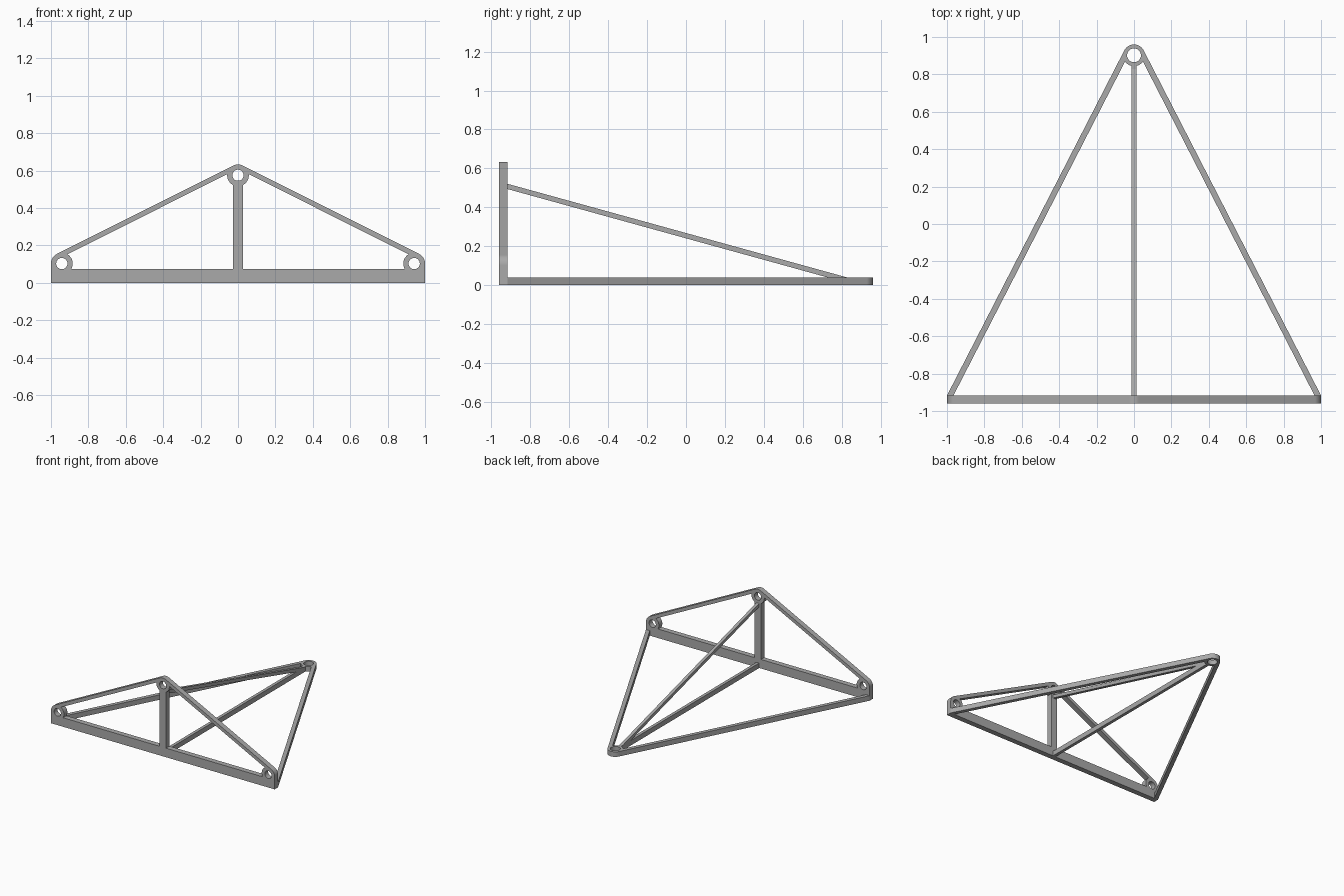
import bpy, bmesh, math
from mathutils import Vector

cube = bpy.data.objects.get("Cube")
if cube:
    bpy.data.objects.remove(cube, do_unlink=True)

grey = bpy.data.materials.new("plain grey")
grey.use_nodes = True
COLOUR = (0.4, 0.4, 0.4, 1)
grey.diffuse_color = COLOUR
grey.node_tree.nodes["Principled BSDF"].inputs["Base Color"].default_value = COLOUR

FRONT, BACK = -0.96, -0.917      # depth range of the upright frame
FLOOR = 0.04                     # height of the floor frame


# Ways to place a flat outline (u, v) with thickness w
def upright(u, v, w): return (u, w, v)
def flat(u, v, w): return (u, v, w)
def side(u, v, w): return (w, u, v)


def finish(name, bm):
    bmesh.ops.recalc_face_normals(bm, faces=bm.faces)
    mesh = bpy.data.meshes.new(name)
    bm.to_mesh(mesh)
    bm.free()
    mesh.materials.append(grey)
    obj = bpy.data.objects.new(name, mesh)
    bpy.context.collection.objects.link(obj)
    return obj


def prism(name, outline, place, low, high):
    bm = bmesh.new()
    a, b = [[bm.verts.new(place(u, v, w)) for u, v in outline] for w in (low, high)]
    bm.faces.new(a)
    bm.faces.new(b)
    for i in range(len(a)):
        j = (i + 1) % len(a)
        bm.faces.new((a[i], a[j], b[j], b[i]))
    return finish(name, bm)


def box(name, u0, u1, v0, v1, place, low, high):
    return prism(name, [(u0, v0), (u1, v0), (u1, v1), (u0, v1)], place, low, high)


def ring(name, centre, outer, inner, place, low, high, sides=48):
    bm = bmesh.new()
    loops = []
    for r, w in ((outer, low), (outer, high), (inner, high), (inner, low)):
        loops.append([bm.verts.new(place(
            centre[0] + r * math.cos(math.tau * i / sides),
            centre[1] + r * math.sin(math.tau * i / sides), w)) for i in range(sides)])
    for k in range(4):
        a, b = loops[k], loops[(k + 1) % 4]
        for i in range(sides):
            j = (i + 1) % sides
            bm.faces.new((a[i], a[j], b[j], b[i]))
    obj = finish(name, bm)
    bpy.ops.object.select_all(action='DESELECT')
    obj.select_set(True)
    bpy.context.view_layer.objects.active = obj
    bpy.ops.object.shade_smooth_by_angle(angle=math.radians(30))
    return obj


def tangent_bar(name, c0, r0, c1, r1, width, sign, place, low, high):
    """Bar whose outer edge touches both circles; sign mirrors it in u."""
    c0, c1 = Vector(c0), Vector(c1)
    span = c1 - c0
    angle = math.atan2(span.y, span.x) + math.acos((r0 - r1) / span.length)
    out = Vector((math.cos(angle), math.sin(angle)))
    along = Vector((out.y, -out.x))
    p, q = c0 + out * r0, c1 + out * r1
    trim = along * 0.025
    inner_end = q - out * width - (trim if r1 else Vector((0, 0)))
    pts = [p, q, inner_end, p - out * width + trim]
    return prism(name, [(sign * v.x, v.y) for v in pts], place, low, high)


# Upright triangular frame
TOP, CORNER, APEX = (0, 0.575), (0.942, 0.103), (0, 0.902)
box("front_base_bar", -1, 1, 0, 0.073, upright, FRONT, BACK)
box("front_post", -0.028, 0.028, 0.073, 0.546, upright, FRONT, BACK)
ring("top_eyelet", TOP, 0.058, 0.03, upright, FRONT, BACK)

# Mirrored corners, sloping bars and floor side bars
for label, s in (("left", 1), ("right", -1)):
    ring(label + "_eyelet", (s * CORNER[0], CORNER[1]), 0.058, 0.03, upright, FRONT, BACK)
    box(label + "_end_block", s * 0.973, s, 0.073, CORNER[1], upright, FRONT, BACK)
    tangent_bar(label + "_sloping_bar", TOP, 0.058, CORNER, 0.058, 0.027, s,
                upright, FRONT, BACK)
    tangent_bar(label + "_floor_bar", APEX, 0.058, (1, BACK), 0, 0.031, s,
                flat, 0, FLOOR)

# Floor frame apex and centre spine
ring("rear_eyelet", APEX, 0.058, 0.037, flat, 0, FLOOR)
box("centre_floor_bar", -0.0125, 0.0125, BACK, 0.85, flat, 0, FLOOR)

# Diagonal brace from the post down to the rear
prism("diagonal_brace", [(BACK, 0.494), (BACK, 0.521), (0.835, 0.038), (0.735, 0.038)],
      side, -0.0125, 0.0125)
